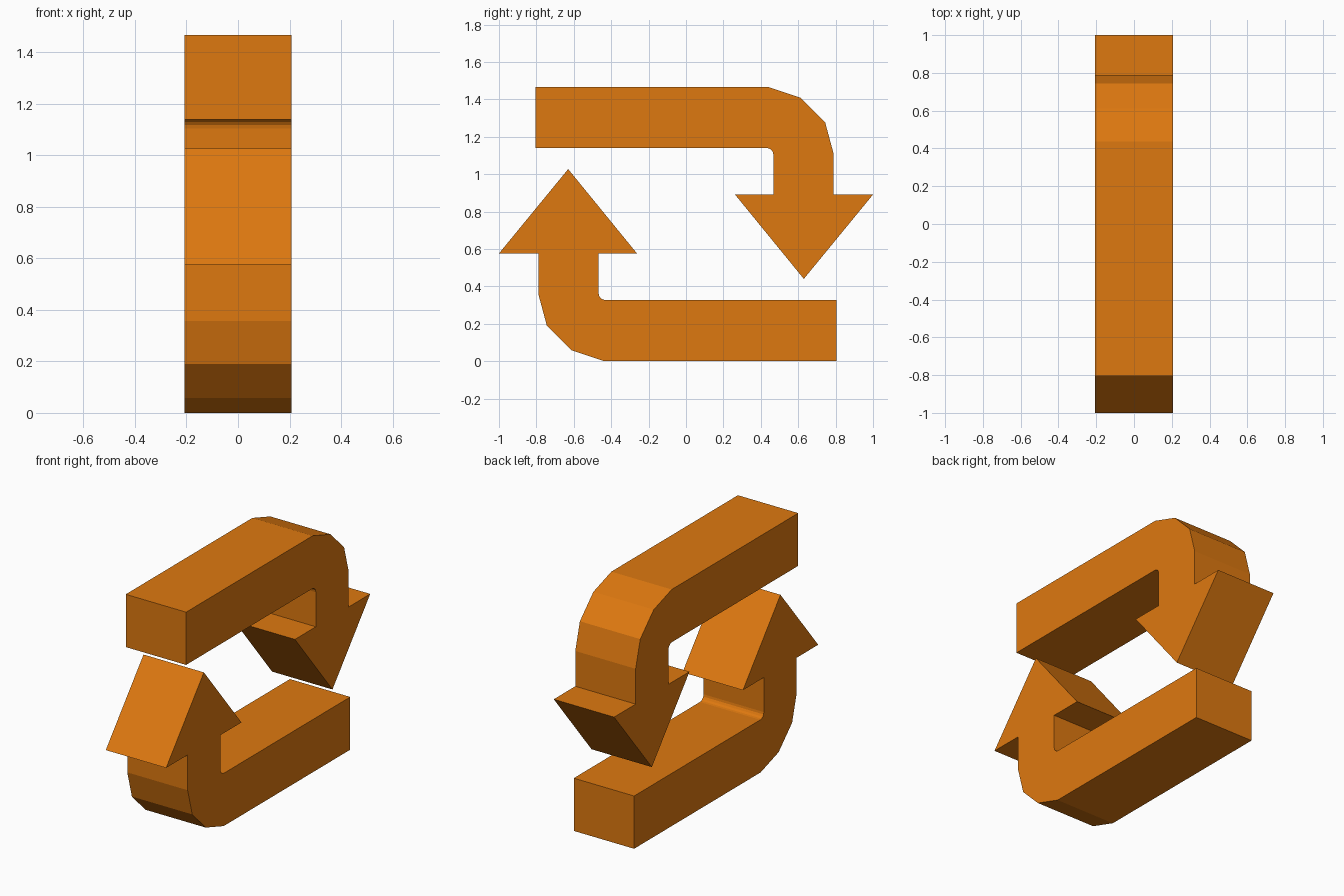
import bpy
import bmesh
from math import cos, sin, pi

cube = bpy.data.objects.get("Cube")
if cube:
    bpy.data.objects.remove(cube, do_unlink=True)

HEIGHT = 1.467
HALF_WIDTH = 0.207

# Single flat colour
orange = bpy.data.materials.new("orange")
orange.use_nodes = True
color = (0.73, 0.19, 0.005, 1)
orange.diffuse_color = color
orange.node_tree.nodes["Principled BSDF"].inputs["Base Color"].default_value = color


def inner_fillet(cy, cz, r, steps=4):
    """Small rounded inside corner, from the stem to the bar."""
    return [(cy - r * cos(i / steps * pi / 2), cz - r * sin(i / steps * pi / 2))
            for i in range(steps + 1)]


# Bent arrow outline in (y, z): bar, faceted outer bend, stem, head
outline = [(0.804, 0), (-0.436, 0), (-0.612, 0.058), (-0.744, 0.19),
           (-0.789, 0.357), (-0.789, 0.576), (-1, 0.576), (-0.63, 1.027),
           (-0.262, 0.576), (-0.467, 0.576)]
outline += inner_fillet(-0.432, 0.362, 0.035)
outline += [(0.804, 0.327)]


def bent_arrow(name, points):
    """Extrude a closed outline across the model's width."""
    bm = bmesh.new()
    face = bm.faces.new([bm.verts.new((-HALF_WIDTH, y, z)) for y, z in points])
    result = bmesh.ops.extrude_face_region(bm, geom=[face])
    moved = [g for g in result["geom"] if isinstance(g, bmesh.types.BMVert)]
    bmesh.ops.translate(bm, verts=moved, vec=(2 * HALF_WIDTH, 0, 0))
    bmesh.ops.recalc_face_normals(bm, faces=bm.faces[:])
    mesh = bpy.data.meshes.new(name)
    bm.to_mesh(mesh)
    bm.free()
    mesh.materials.append(orange)
    obj = bpy.data.objects.new(name, mesh)
    bpy.context.collection.objects.link(obj)
    return obj


# Lower arrow, and the upper one turned half a revolution
bent_arrow("lower_arrow", outline)
bent_arrow("upper_arrow", [(-y, HEIGHT - z) for y, z in outline])
